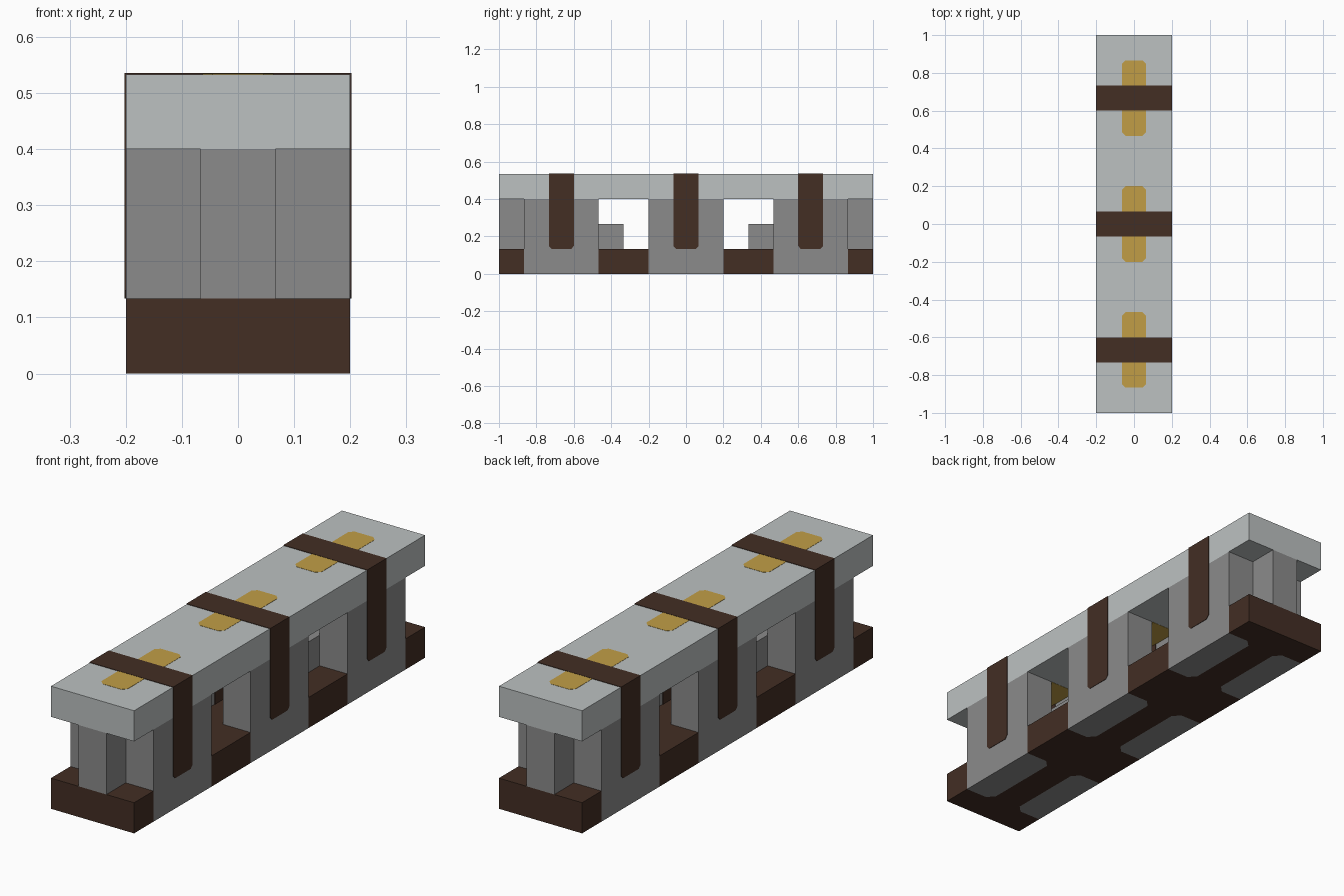
import bpy
import bmesh
from mathutils import Vector

if "Cube" in bpy.data.objects:
    bpy.data.objects.remove(bpy.data.objects["Cube"], do_unlink=True)

U = 1 / 15                       # building module
HALF_W, HALF_L = 3 * U, 15 * U
BASE_TOP, PIER_TOP, LID_TOP = 2 * U, 6 * U, 8 * U
BAYS = (-10 * U, 0, 10 * U)      # pier centres along the length
SKIN = 0.002                     # thickness of painted plates


def material(name, rgb):
    linear = [((c / 255 + 0.055) / 1.055) ** 2.4 for c in rgb] + [1]
    mat = bpy.data.materials.new(name)
    mat.use_nodes = True
    mat.diffuse_color = linear
    bsdf = mat.node_tree.nodes["Principled BSDF"]
    bsdf.inputs["Base Color"].default_value = linear
    bsdf.inputs["Roughness"].default_value = 0.9
    return mat


pale = material("pale stone", (188, 193, 193))
stone = material("grey stone", (139, 139, 139))
brown = material("dark brown", (67, 46, 36))
gold = material("gold", (193, 158, 70))


def prism(name, outline, axis, low, high, mat):
    """Extrude a flat outline along an axis; outline uses the other two axes in order."""
    bm = bmesh.new()
    verts = []
    for p in outline:
        co = list(p)
        co.insert(axis, low)
        verts.append(bm.verts.new(co))
    face = bm.faces.new(verts)
    push = Vector((0, 0, 0))
    push[axis] = high - low
    result = bmesh.ops.extrude_face_region(bm, geom=[face])
    moved = [v for v in result["geom"] if isinstance(v, bmesh.types.BMVert)]
    bmesh.ops.translate(bm, vec=push, verts=moved)
    if len([f for f in bm.faces if abs(f.normal[axis]) > 0.9]) < 2:
        bm.faces.new(verts)
    bmesh.ops.recalc_face_normals(bm, faces=bm.faces)
    mesh = bpy.data.meshes.new(name)
    bm.to_mesh(mesh)
    bm.free()
    mesh.materials.append(mat)
    obj = bpy.data.objects.new(name, mesh)
    bpy.context.collection.objects.link(obj)
    return obj


def rect(a0, a1, b0, b1):
    return [(a0, b0), (a1, b0), (a1, b1), (a0, b1)]


def cut_rect(a0, a1, b0, b1, c):
    return [(a0 + c, b0), (a1 - c, b0), (a1, b0 + c), (a1, b1 - c),
            (a1 - c, b1), (a0 + c, b1), (a0, b1 - c), (a0, b0 + c)]


def foot_edge(y, c=0.03):
    """Right-hand notch in the base outline, running towards +y."""
    return [(HALF_W, y - 3 * U), (U + c, y - 3 * U), (U, y - 3 * U + c),
            (U, y + 3 * U - c), (U + c, y + 3 * U), (HALF_W, y + 3 * U)]


# Base slab, notched around the pier feet
side = [(HALF_W, -HALF_L)]
for y in BAYS:
    side += foot_edge(y)
side.append((HALF_W, HALF_L))
prism("base", side + [(-x, y) for x, y in reversed(side)], 2, 0, BASE_TOP, brown)

# Lid beam
prism("lid", rect(-HALF_W, HALF_W, -HALF_L, HALF_L), 2, PIER_TOP, LID_TOP, pale)

for i, y in enumerate(BAYS, 1):
    for s, label in ((1, "left"), (-1, "right")):
        tag = f"{label}_{i}"
        # Pier: chamfered foot set in the base, square wall above
        foot = [(s * px, py) for px, py in foot_edge(y)]
        prism(f"pier_foot_{tag}", foot, 2, 0, BASE_TOP, stone)
        prism(f"pier_wall_{tag}", rect(*sorted((s * U, s * HALF_W)), y - 3 * U, y + 3 * U),
              2, BASE_TOP, PIER_TOP, stone)
        # Strap down the outer face, with clipped lower corners, and on the inner face
        strap = [(y - 0.053, BASE_TOP), (y + 0.053, BASE_TOP), (y + U, BASE_TOP + 0.015),
                 (y + U, LID_TOP), (y - U, LID_TOP), (y - U, BASE_TOP + 0.015)]
        prism(f"outer_strap_{tag}", strap, 0, s * HALF_W, s * (HALF_W + SKIN), brown)
        prism(f"inner_strap_{tag}", rect(y - U, y + U, BASE_TOP, PIER_TOP),
              0, s * (U - SKIN), s * U, brown)
    # Strap across the lid, over a gold patch painted above and below the lid
    prism(f"top_strap_{i}", rect(-HALF_W - SKIN, HALF_W + SKIN, y - U, y + U),
          2, LID_TOP, LID_TOP + SKIN, brown)
    patch = cut_rect(-0.063, 0.063, y - 3 * U, y + 3 * U, 0.018)
    prism(f"top_gold_patch_{i}", patch, 2, LID_TOP, LID_TOP + SKIN / 2, gold)
    prism(f"under_gold_patch_{i}", rect(-U, U, y - 3 * U, y + 3 * U),
          2, PIER_TOP - SKIN / 2, PIER_TOP, gold)

# End posts with a low step running inwards between the piers
step = [(15, 2), (5, 2), (5, 4), (13, 4), (13, 6), (15, 6)]
for s, label in ((-1, "front"), (1, "back")):
    prism(f"{label}_post", [(s * a * U, b * U) for a, b in step], 0, -U, U, stone)
